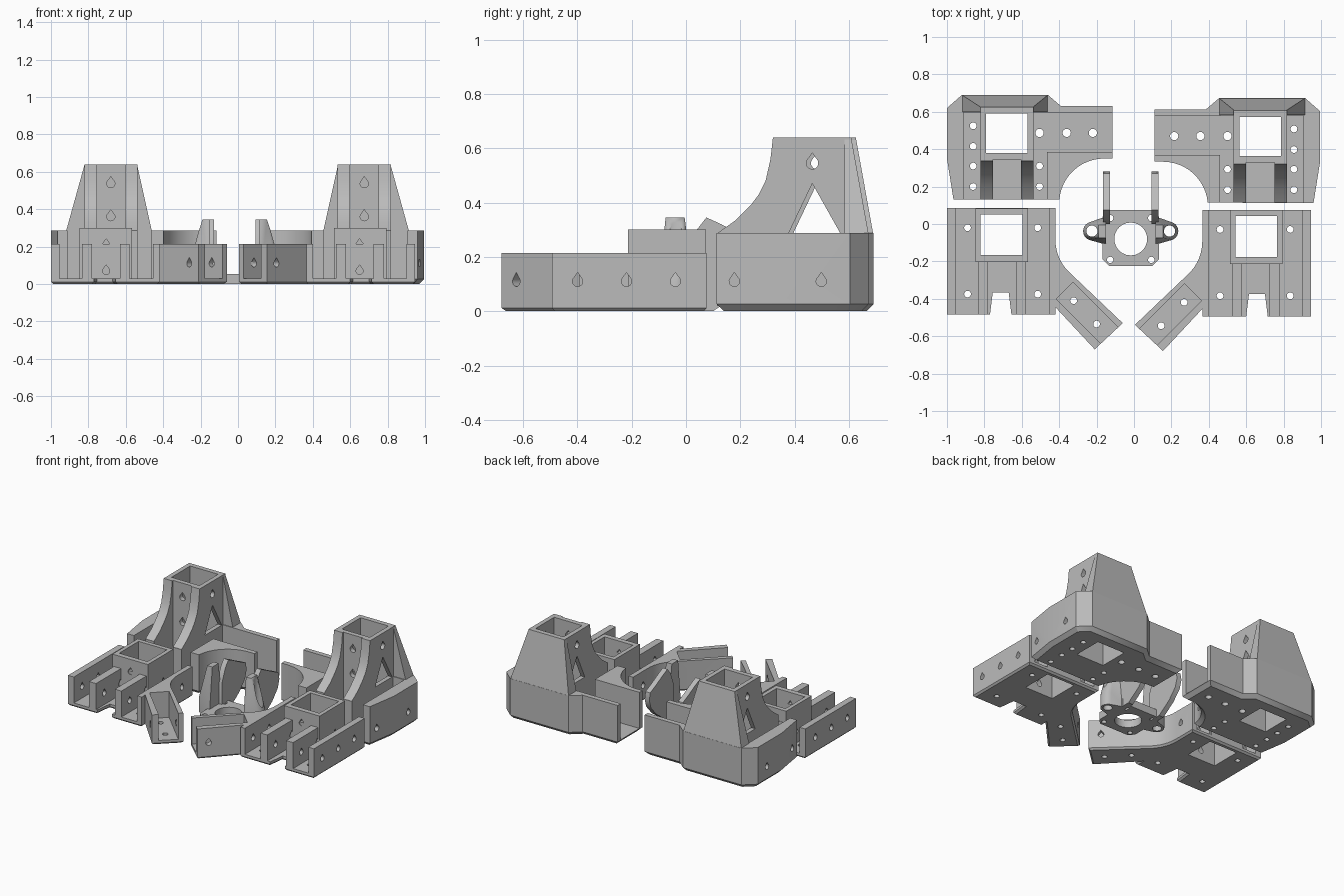
import bpy, bmesh, math
from mathutils import Matrix, Vector

cube = bpy.data.objects.get("Cube")
if cube:
    bpy.data.objects.remove(cube)

grey = bpy.data.materials.new("printed grey")
grey.use_nodes = True
GREY = (0.5, 0.5, 0.5, 1)
grey.diffuse_color = GREY
grey.node_tree.nodes["Principled BSDF"].inputs["Base Color"].default_value = GREY


def finish(name, bm):
    bmesh.ops.recalc_face_normals(bm, faces=bm.faces[:])
    mesh = bpy.data.meshes.new(name)
    bm.to_mesh(mesh)
    bm.free()
    mesh.materials.append(grey)
    obj = bpy.data.objects.new(name, mesh)
    bpy.context.scene.collection.objects.link(obj)
    return obj


def prism(name, pts, lo, hi, axis="z", bevel=0):
    """Extrude a 2D outline along an axis, with an optional bottom chamfer."""
    place = {"x": lambda p, t: (t, p[0], p[1]),
             "y": lambda p, t: (p[0], t, p[1]),
             "z": lambda p, t: (p[0], p[1], t)}[axis]
    bm = bmesh.new()
    face = bm.faces.new([bm.verts.new(place(p, lo)) for p in pts])
    out = bmesh.ops.extrude_face_region(bm, geom=[face], use_keep_orig=True)
    shift = Vector(place((0, 0), hi - lo))
    bmesh.ops.translate(bm, vec=shift, verts=[v for v in out["geom"] if isinstance(v, bmesh.types.BMVert)])
    bmesh.ops.recalc_face_normals(bm, faces=bm.faces[:])
    if bevel:
        low = [e for e in bm.edges if all(abs(v.co.z - lo) < 1e-5 for v in e.verts)]
        bmesh.ops.bevel(bm, geom=low, offset=bevel, segments=1, affect="EDGES")
    return finish(name, bm)


def box(x0, x1, y0, y1, z0, z1, name="cutter"):
    return prism(name, [(x0, y0), (x1, y0), (x1, y1), (x0, y1)], z0, z1)


def arc(cx, cy, r, a0, a1, n):
    angles = [math.radians(a0 + (a1 - a0) * i / n) for i in range(n + 1)]
    return [(cx + r * math.cos(a), cy + r * math.sin(a)) for a in angles]


def drill(x, y, r=0.018, z0=-0.1, z1=0.1):
    return prism("cutter", arc(x, y, r, 0, 345, 23), z0, z1)


def teardrop(u, z, lo, hi, axis, r=0.019):
    return prism("cutter", arc(u, z, r, 135, 405, 14) + [(u, z + r * 1.7)], lo, hi, axis)


def hull(name, points):
    bm = bmesh.new()
    verts = [bm.verts.new(p) for p in points]
    res = bmesh.ops.convex_hull(bm, input=verts)
    junk = set(res["geom_interior"]) | set(res["geom_unused"])
    bmesh.ops.delete(bm, geom=[v for v in junk if isinstance(v, bmesh.types.BMVert)], context="VERTS")
    return finish(name, bm)


def cut(obj, cutters):
    for c in cutters:
        c.hide_render = True
        mod = obj.modifiers.new("cut", "BOOLEAN")
        mod.operation, mod.solver, mod.object = "DIFFERENCE", "EXACT", c
    bpy.context.view_layer.update()
    mesh = bpy.data.meshes.new_from_object(obj.evaluated_get(bpy.context.evaluated_depsgraph_get()))
    obj.modifiers.clear()
    obj.data = mesh
    for c in cutters:
        bpy.data.objects.remove(c)
    return obj


def mirror(obj, dx, dy):
    """Make the opposite-hand copy, shifted a little."""
    twin = obj.copy()
    twin.data = obj.data.copy()
    twin.data.transform(Matrix.Translation((dx, dy, 0)) @ Matrix.Scale(-1, 4, (1, 0, 0)))
    twin.data.flip_normals()
    twin.name = obj.name.replace("right", "left")
    bpy.context.scene.collection.objects.link(twin)


# Rear corner bracket: base with channels
def rear_bore():
    return box(-0.79, -0.57, 0.38, 0.59, -0.1, 1)


def rear_groove():
    return box(-0.755, -0.605, 0, 0.346, 0.03, 1)


outline = [(-1, 0.62), (-0.92, 0.69), (-0.46, 0.69), (-0.39, 0.63), (-0.115, 0.63), (-0.115, 0.35)]
outline += arc(-0.16, 0.11, 0.24, 90, 175, 12) + [(-0.965, 0.13), (-1, 0.35)]
rear_base = prism("rear_bracket_base_right", outline, 0, 0.287, bevel=0.026)
cutters = [box(-0.912, -0.82, 0, 0.595, 0.03, 1),
           box(-0.54, -0.465, 0, 0.595, 0.03, 1),
           box(-0.54, 0, 0.385, 0.595, 0.03, 1),
           rear_groove(), rear_bore()]
cutters += [drill(-0.86, y) for y in (0.2, 0.31, 0.415, 0.525)]
cutters += [drill(-0.505, y) for y in (0.2, 0.31)]
cutters += [drill(x, 0.487, 0.022) for x in (-0.505, -0.36, -0.22)]
cutters += [teardrop(y, 0.11, -1.1, -0.3, "x") for y in (0.195, 0.515)]
cut(rear_base, cutters)

# Rear tower with curved ribs, window and screw holes
curve = [(0.337, 0.64), (0.328, 0.56), (0.31, 0.48), (0.285, 0.43), (0.255, 0.39),
         (0.2, 0.335), (0.132, 0.287)]
tower = prism("rear_tower_right", [(0.132, 0.02), (0.625, 0.02), (0.625, 0.64)] + curve,
              -0.822, -0.538, "x")
cut(tower, [rear_groove(), rear_bore(),
            prism("cutter", [(0.395, 0.287), (0.585, 0.287), (0.482, 0.47)], -1, 0, "x"),
            teardrop(0.482, 0.545, -1, 0, "x", 0.022)]
    + [teardrop(-0.68, z, 0.2, 0.45, "y", 0.022) for z in (0.537, 0.36)])

# Sloped panel behind the tower
back_panel = hull("rear_panel_right",
                  [(x, y, 0.28) for x in (-0.92, -0.46) for y in (0.6, 0.69)]
                  + [(x, y, 0.64) for x in (-0.82, -0.54) for y in (0.6, 0.625)])


# Front bracket: channels, notch and diagonal arm
def front_bore():
    return box(-0.82, -0.597, -0.167, 0.052, -0.1, 1)


def arm_slot(across, length, z0, z1, cx, cy):
    slot = box(-across, across, -length, length, z0, z1)
    slot.data.transform(Matrix.Translation((cx, cy, 0)) @ Matrix.Rotation(math.radians(45), 4, "Z"))
    return slot


outline = [(-1, 0.085), (-0.42, 0.085)] + arc(-0.18, -0.085, 0.24, 180, 223, 6)
outline += [(-0.06, -0.53), (-0.21, -0.67), (-0.42, -0.445), (-0.42, -0.485), (-0.655, -0.485),
            (-0.67, -0.365), (-0.755, -0.365), (-0.77, -0.485), (-1, -0.485)]
front_base = prism("front_bracket_right", outline, 0, 0.215, bevel=0.012)
cutters = [box(-0.955, -0.835, -1, 1, 0.03, 1), box(-0.58, -0.455, -1, 1, 0.03, 1),
           box(-0.78, -0.632, -1, -0.2, 0.03, 1), front_bore(),
           arm_slot(0.064, 0.185, 0.03, 1, -0.24, -0.487)]
cutters += [drill(x, y) for x in (-0.89, -0.515) for y in (-0.02, -0.375)]
cutters += [drill(-0.323, -0.41), drill(-0.2, -0.535)]
cutters += [teardrop(y, 0.11, -1.1, -0.4, "x") for y in (-0.39, -0.21, -0.03)]
cutters += [teardrop(-0.705, 0.07, -0.3, -0.1, "y")]
side_hole = teardrop(0, 0.11, -0.3, 0.3, "x")
side_hole.data.transform(Matrix.Translation((-0.19, -0.545, 0)) @ Matrix.Rotation(math.radians(45), 4, "Z"))
cut(front_base, cutters + [side_hole])

# Square socket standing on the front bracket
socket = box(-0.848, -0.568, -0.204, 0.083, 0.02, 0.3, "front_socket_right")
cut(socket, [front_bore()]
    + [teardrop(-0.705, z, -0.3, -0.1, "y") for z in (0.07, 0.21)]
    + [teardrop(y, 0.11, -1, -0.4, "x") for y in (-0.03,)])

# Centre carriage plate
c, w = -0.0175, 0.15
k = w - 0.035
outline = [(c + x, y - 0.075) for x, y in
           ((-k, w), (k, w), (w, k), (w, -k), (k, -w), (-k, -w), (-w, -k), (-w, k))]
plate = prism("carriage_plate", outline, 0, 0.055)
cut(plate, [drill(c, -0.08, 0.088)]
    + [drill(c + x, -0.08 + y, 0.017) for x in (-0.11, 0.11) for y in (-0.112, 0.112)])

# Ear with tapering gusset, and curved fin behind it
ear = hull("carriage_ear_right",
           [(x, y, z) for x, y in arc(-0.222, -0.038, 0.05, 0, 345, 23) for z in (0, 0.09)]
           + [(x, y, 0) for x in (-0.15,) for y in (-0.11, 0.04)]
           + [(x, y, 0.345) for x in (-0.19, -0.15) for y in (-0.075, -0.005)])
cut(ear, [drill(-0.225, -0.038, 0.03, -0.1, 1)])
fin = prism("carriage_fin_right",
            [(0, 0), (0.1, 0), (0.2, 0.07), (0.262, 0.14), (0.28, 0.2), (0.27, 0.25),
             (0.2, 0.283), (0.13, 0.32), (0.075, 0.345), (0.04, 0.3), (0, 0.2)],
            -0.165, -0.128, "x")

# Opposite-hand parts
for parts, dx, dy in (((rear_base, tower, back_panel), -0.005, -0.017),
                      ((front_base, socket), -0.055, -0.009),
                      ((ear, fin), -0.035, 0)):
    for part in parts:
        mirror(part, dx, dy)

# Smooth the arcs, keep the corners sharp
bpy.ops.object.select_all(action="DESELECT")
for obj in bpy.context.scene.objects:
    if obj.type == "MESH":
        obj.select_set(True)
        bpy.context.view_layer.objects.active = obj
bpy.ops.object.shade_smooth_by_angle(angle=math.radians(30))
